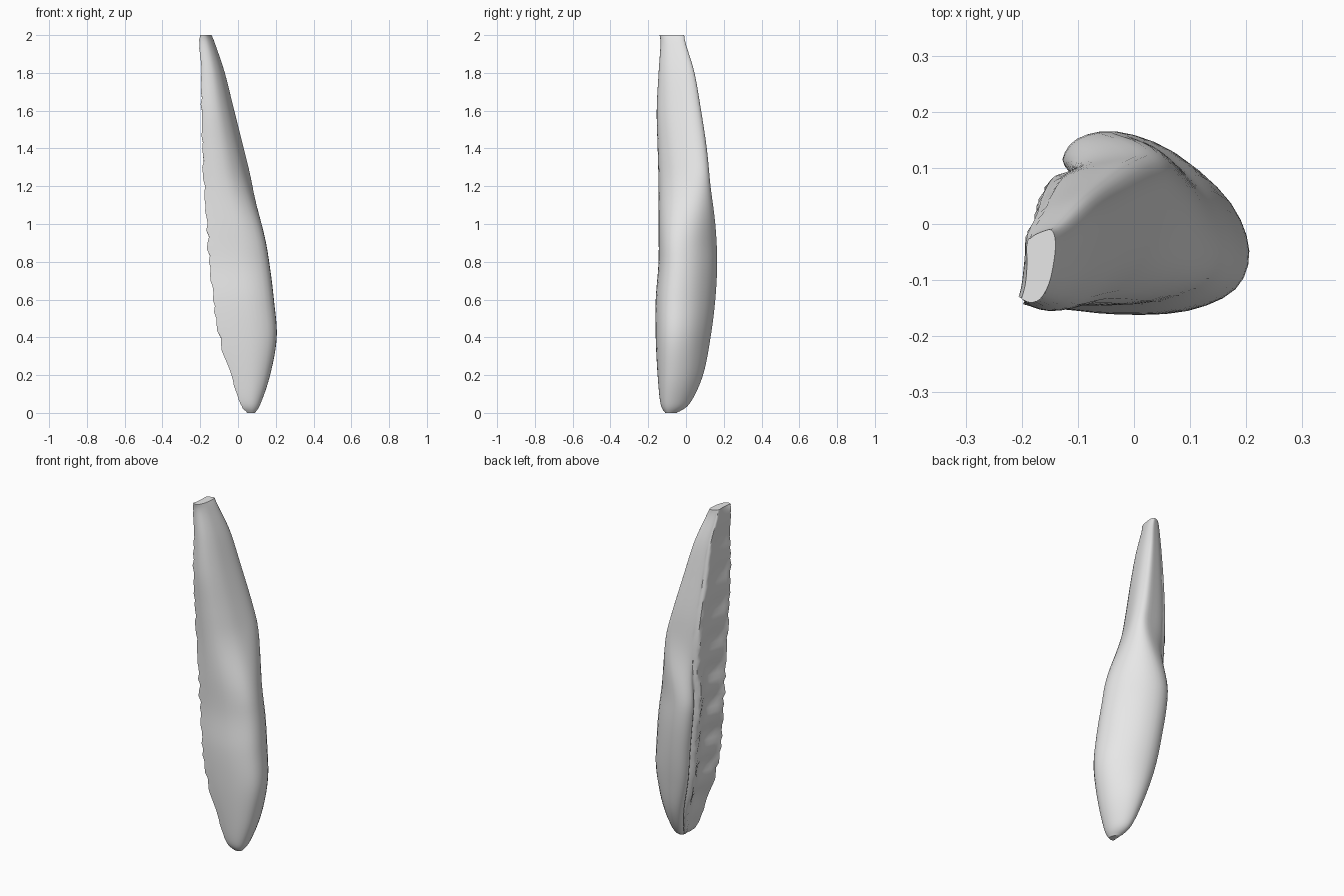
import bpy, bmesh, math, random
from mathutils import Vector

random.seed(4)
cube = bpy.data.objects.get("Cube")
if cube:
    bpy.data.objects.remove(cube, do_unlink=True)

# Extents along the height: z, then left, right, front and back limits
LEVELS = [
    (0, .05, .09, -.11, -.05), (.05, .01, .12, -.135, .02),
    (.2, -.04, .17, -.15, .09), (.4, -.1, .205, -.16, .13),
    (.6, -.13, .19, -.16, .155), (.8, -.155, .165, -.145, .165),
    (1, -.165, .13, -.145, .155), (1.2, -.18, .08, -.145, .13),
    (1.4, -.19, .03, -.15, .11), (1.6, -.195, -.02, -.155, .08),
    (1.8, -.195, -.07, -.145, .045), (1.95, -.205, -.12, -.135, 0),
    (2, -.2, -.14, -.14, -.01)]

# Cross-sections in a unit square: curled back lip below, open wedge above
SKIN_LOW = [(0, .03), (.3, 0), (.65, .02), (.92, .15), (1, .38), (.9, .66),
            (.65, .9), (.38, 1), (.18, .96), (.1, .84), (.16, .75)]
SKIN_TOP = [(0, .05), (.25, 0), (.55, .05), (.8, .25), (.93, .5), (1, .75),
            (.97, .92), (.85, 1), (.6, .97), (.4, .93), (.25, .88)]
CORE_LOW = [(.16, .75), (.07, .66), (.13, .42), (.09, .2), (0, .03)]
CORE_TOP = [(.25, .88), (.15, .83), (.13, .55), (.08, .25), (0, .05)]


def spline(points, t):
    """Smooth curve through points, with t running from 0 to 1."""
    last = len(points) - 1
    i = min(int(t * last), last - 1)
    f = t * last - i
    a, b, c, d = (Vector(points[max(0, min(last, k))]) for k in range(i - 1, i + 3))
    return b + (c - a) * f / 2 + (a * 2 - b * 5 + c * 4 - d) * f**2 / 2 \
        + (b * 3 - a - c * 3 + d) * f**3 / 2


def section(skin, core):
    """Closed outline: rounded outer skin, then the inner face."""
    return [spline(skin, k / 30) for k in range(30)] + \
           [spline(core, k / 12) for k in range(12)]


low, top = section(SKIN_LOW, CORE_LOW), section(SKIN_TOP, CORE_TOP)
bm = bmesh.new()
rings = []
ROWS = 72
for row in range(ROWS + 1):
    z, x0, x1, y0, y1 = spline(LEVELS, row / ROWS)
    blend = max(0, min(1, (z - .85) / .45))
    blend = blend * blend * (3 - 2 * blend)
    ring = []
    for k, (a, b) in enumerate(zip(low, top)):
        u, v = a.lerp(b, blend)
        # Shallow hollows on the inner face, slight raggedness on its rims
        if 34 < k < 41:
            u += .035 * math.sin(z * 32) * math.sin((k - 34) / 7 * math.pi)
        if k in (0, 30, 33):
            u += random.uniform(-.02, .03)
        ring.append(bm.verts.new((x0 + (x1 - x0) * u, y0 + (y1 - y0) * v, z)))
    rings.append(ring)

for lower, upper in zip(rings, rings[1:]):
    for k in range(len(lower)):
        n = (k + 1) % len(lower)
        bm.faces.new((lower[k], lower[n], upper[n], upper[k]))
bm.faces.new(rings[-1])
bm.faces.new(reversed(rings[0]))
bmesh.ops.recalc_face_normals(bm, faces=bm.faces)

mesh = bpy.data.meshes.new("wedge_body")
bm.to_mesh(mesh)
bm.free()
body = bpy.data.objects.new("wedge_body", mesh)
bpy.context.collection.objects.link(body)

# Single pale grey material
grey = bpy.data.materials.new("pale_grey")
grey.use_nodes = True
colour = (.8, .8, .8, 1)
grey.diffuse_color = colour
grey.node_tree.nodes["Principled BSDF"].inputs["Base Color"].default_value = colour
mesh.materials.append(grey)

bpy.ops.object.select_all(action="DESELECT")
body.select_set(True)
bpy.context.view_layer.objects.active = body
bpy.ops.object.shade_smooth_by_angle(angle=math.radians(40))
